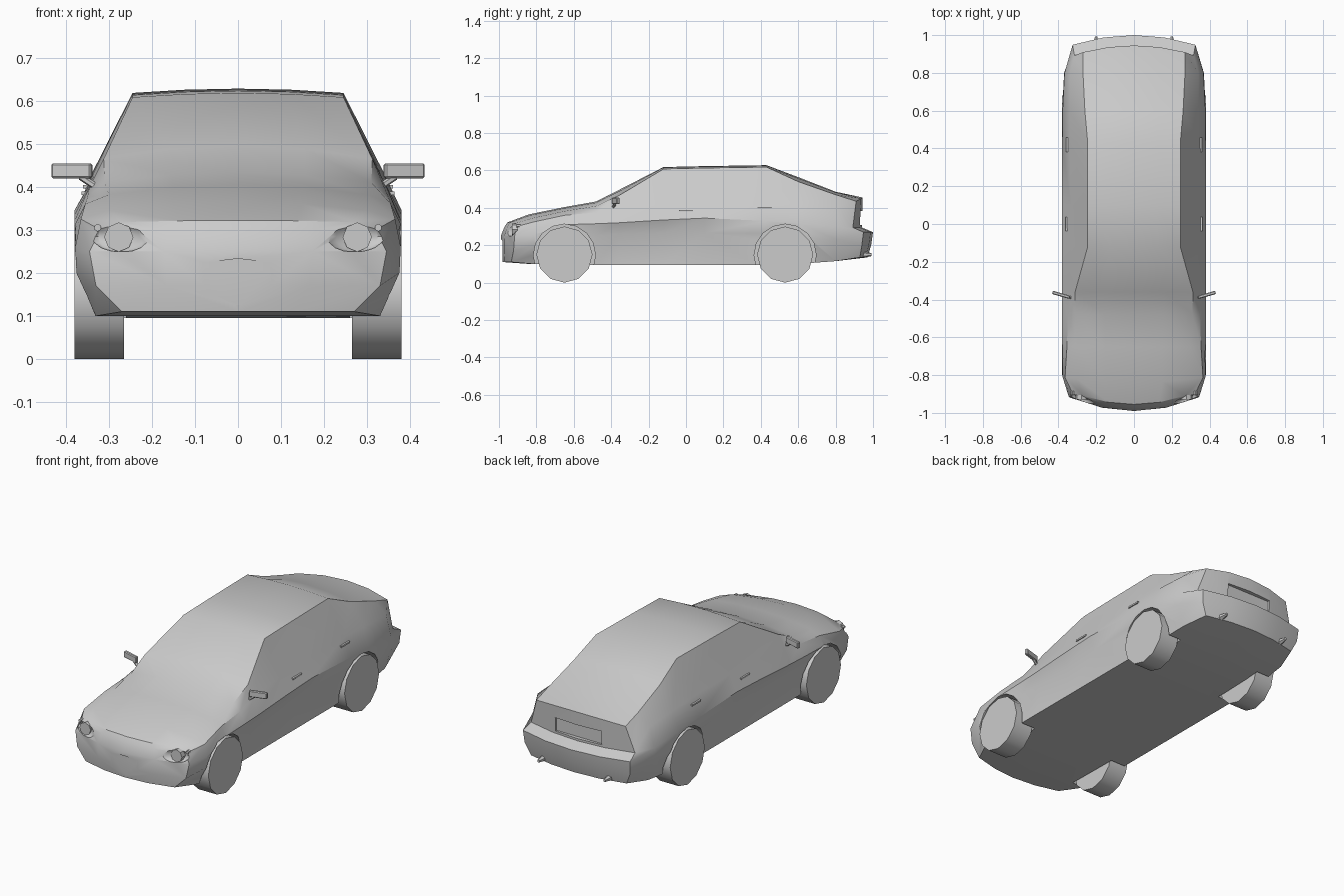
import bpy
import bmesh
from math import pi, radians
from mathutils import Matrix, Vector

default_cube = bpy.data.objects.get("Cube")
if default_cube:
    bpy.data.objects.remove(default_cube, do_unlink=True)

COLUMNS = (-1, -0.5, 0, 0.5, 1)
HALF_WIDTH = 0.38

# One plain paint for the whole car
paint = bpy.data.materials.new("plain_grey")
paint.use_nodes = True
grey = (0.6, 0.6, 0.6, 1)
paint.diffuse_color = grey
paint.node_tree.nodes["Principled BSDF"].inputs["Base Color"].default_value = grey


def make_object(name, mesh_builder):
    """Turn a finished bmesh into a painted object."""
    bmesh.ops.recalc_face_normals(mesh_builder, faces=mesh_builder.faces)
    mesh = bpy.data.meshes.new(name)
    mesh_builder.to_mesh(mesh)
    mesh_builder.free()
    mesh.materials.append(paint)
    obj = bpy.data.objects.new(name, mesh)
    bpy.context.collection.objects.link(obj)
    return obj


def select_only(obj):
    bpy.ops.object.select_all(action="DESELECT")
    obj.select_set(True)
    bpy.context.view_layer.objects.active = obj


def smooth(obj, angle):
    select_only(obj)
    bpy.ops.object.shade_smooth_by_angle(angle=radians(angle))


def box(name, location, size, turn=None):
    bm = bmesh.new()
    placement = Matrix.Translation(location) @ (turn or Matrix()) @ Matrix.Diagonal((*size, 1))
    bmesh.ops.create_cube(bm, size=1, matrix=placement)
    return make_object(name, bm)


def cylinder(name, location, radius, depth, axis, sides, tip=None):
    bm = bmesh.new()
    placement = Matrix.Translation(location) @ Vector(axis).to_track_quat("Z", "Y").to_matrix().to_4x4()
    bmesh.ops.create_cone(bm, cap_ends=True, segments=sides, radius1=radius,
                          radius2=radius if tip is None else tip, depth=depth, matrix=placement)
    return make_object(name, bm)


def rod(name, start, end, radius):
    start, end = Vector(start), Vector(end)
    return cylinder(name, (start + end) / 2, radius, (end - start).length, end - start, 6)


def carve(target, cutter):
    cutter.hide_render = True
    modifier = target.modifiers.new("carve", "BOOLEAN")
    modifier.operation = "DIFFERENCE"
    modifier.solver = "EXACT"
    modifier.object = cutter
    select_only(target)
    bpy.ops.object.modifier_apply(modifier=modifier.name)
    bpy.data.objects.remove(cutter, do_unlink=True)


# Body cross-sections: rows run sill, lower door, waist, shoulder, top edge
class Section:
    def __init__(self, y, rows, crown, bow=0, shift=(0, 0, 0, 0, 0)):
        self.y, self.rows, self.crown = y, rows, crown
        self.bow, self.shift = bow, shift

    def point(self, row, column):
        x, z = self.rows[row]
        x *= column
        lift = self.crown * (1 - column ** 2) if row == 4 else 0
        return (x, self.y + self.shift[row] + self.bow * (x / HALF_WIDTH) ** 2, z + lift)

    def ring(self):
        path = [(0, c) for c in COLUMNS] + [(r, 1) for r in (1, 2, 3)]
        path += [(4, c) for c in reversed(COLUMNS)] + [(r, -1) for r in (3, 2, 1)]
        return [self.point(*step) for step in path]


SECTIONS = [
    Section(-0.99, [(.27, .11), (.33, .17), (.345, .25), (.32, .3), (.27, .318)], .004,
            bow=0.09, shift=(.01, 0, 0, .02, .035)),
    Section(-0.84, [(.33, .1), (.375, .2), (.378, .26), (.365, .325), (.3, .345)], .02, bow=0.03),
    Section(-0.65, [(.345, .097), (.38, .24), (.38, .31), (.355, .36), (.3, .382)], .022),
    Section(-0.48, [(.35, .095), (.365, .25), (.38, .315), (.35, .375), (.31, .41)], .024),
    Section(-0.36, [(.35, .095), (.352, .26), (.38, .32), (.345, .4), (.312, .465)], .03),
    Section(-0.12, [(.35, .095), (.352, .265), (.38, .335), (.335, .42), (.245, .608)], .01),
    Section(0.1, [(.35, .095), (.356, .265), (.38, .345), (.335, .425), (.245, .613)], .01),
    Section(0.43, [(.35, .095), (.375, .25), (.38, .33), (.34, .43), (.245, .618)], .01),
    Section(0.6, [(.345, .1), (.38, .24), (.378, .32), (.34, .42), (.26, .54)], .024),
    Section(0.8, [(.33, .115), (.37, .23), (.368, .3), (.34, .41), (.27, .47)], .016),
    Section(1.0, [(.29, .135), (.32, .2), (.325, .27), (.315, .295), (.27, .435)], .02,
            bow=-0.07, shift=(-.03, -.01, 0, -.06, -.055)),
]


def build_body():
    bm = bmesh.new()
    rings = [[bm.verts.new(p) for p in s.ring()] for s in SECTIONS]
    for near, far in zip(rings, rings[1:]):
        for i in range(len(near)):
            j = (i + 1) % len(near)
            bm.faces.new((near[i], near[j], far[j], far[i]))
    # Curved nose and tail panels
    for end in (SECTIONS[0], SECTIONS[-1]):
        grid = [[bm.verts.new(end.point(r, c)) for c in COLUMNS] for r in range(5)]
        for low, high in zip(grid, grid[1:]):
            for i in range(len(COLUMNS) - 1):
                bm.faces.new((low[i], low[i + 1], high[i + 1], high[i]))
    bmesh.ops.remove_doubles(bm, verts=bm.verts, dist=0.0005)
    return make_object("car_body", bm)


body = build_body()

# Wheel arches and wheels
for axle, axle_y in (("front", -0.65), ("rear", 0.53)):
    for side, sign in (("left", 1), ("right", -1)):
        carve(body, cylinder("arch_cutter", (sign * 0.4, axle_y, 0.147), 0.166, 0.28, (1, 0, 0), 16))
        wheel = cylinder(f"{axle}_{side}_wheel", (sign * 0.3225, axle_y, 0.15), 0.15, 0.115, (1, 0, 0), 12)
        smooth(wheel, 35)

# Headlight hollows
for sign in (1, -1):
    bm = bmesh.new()
    hollow = Matrix.Translation((sign * 0.272, -0.935, 0.284)) @ Matrix.Rotation(sign * radians(25), 4, "Z")
    bmesh.ops.create_uvsphere(bm, u_segments=12, v_segments=8, radius=1,
                              matrix=hollow @ Matrix.Diagonal((0.075, 0.026, 0.036, 1)))
    carve(body, make_object("headlight_cutter", bm))

# Shallow front intake with a peaked upper edge
bm = bmesh.new()
outline = [(-0.15, 0.215), (0, 0.233), (0.15, 0.215), (0.17, 0.125), (-0.17, 0.125)]
face = bm.faces.new([bm.verts.new((x, -1.1, z)) for x, z in outline])
pushed = bmesh.ops.extrude_face_region(bm, geom=[face])["geom"]
bmesh.ops.translate(bm, vec=(0, 0.118, 0), verts=[v for v in pushed if isinstance(v, bmesh.types.BMVert)])
carve(body, make_object("intake_cutter", bm))

# Plate recess in the tail
carve(body, box("plate_cutter", (0, 0.97, 0.345), (0.28, 0.1, 0.075)))
smooth(body, 32)

# Parts repeated on both sides
for side, sign in (("left", 1), ("right", -1)):
    cylinder(f"{side}_headlight", (sign * 0.277, -0.912, 0.283), 0.034, 0.035, (0, 1, 0), 8)
    cylinder(f"{side}_marker_lamp", (sign * 0.326, -0.895, 0.305), 0.009, 0.02, (0, 1, 0), 6)

    slant = Matrix.Rotation(sign * radians(16), 4, "Z")
    mirror = box(f"{side}_mirror", (sign * 0.386, -0.375, 0.437), (0.096, 0.018, 0.035), slant)
    bevel = mirror.modifiers.new("soft_edges", "BEVEL")
    bevel.width = 0.004
    rod(f"{side}_mirror_arm", (sign * 0.33, -0.39, 0.4), (sign * 0.365, -0.38, 0.423), 0.008)

    # Handles follow the shoulder
    for door, y, x, z in (("front", 0, 0.356, 0.385), ("rear", 0.42, 0.353, 0.4)):
        box(f"{side}_{door}_door_handle", (sign * x, y, z), (0.014, 0.075, 0.009))

    cylinder(f"{side}_tailpipe", (sign * 0.2, 0.97, 0.15), 0.017, 0.045, (0, 1, 0), 6, tip=0.008)
